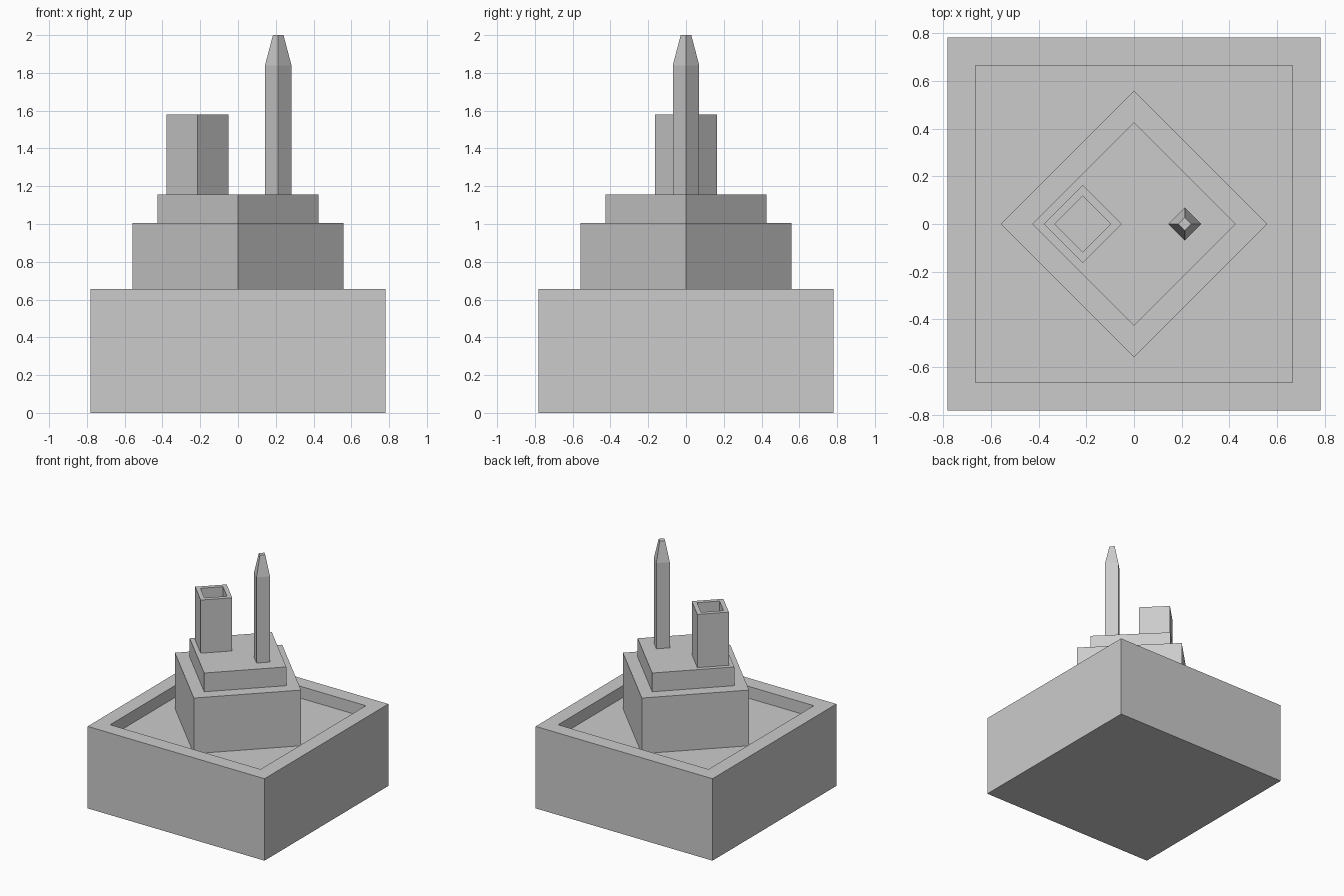
import bpy, bmesh, math

if "Cube" in bpy.data.objects:
    bpy.data.objects.remove(bpy.data.objects["Cube"])


def square_tower(name, rings, x=0.0, turn=0.0):
    """Loft square rings (corner radius, z) into a closed solid."""
    bm = bmesh.new()
    loops = []
    for r, z in rings:
        loops.append([bm.verts.new((x + r * math.cos(turn + i * math.pi / 2),
                                    r * math.sin(turn + i * math.pi / 2), z))
                      for i in range(4)])
    for a, b in zip(loops, loops[1:]):
        for i in range(4):
            j = (i + 1) % 4
            bm.faces.new((a[i], a[j], b[j], b[i]))
    bm.faces.new(loops[0][::-1])
    bm.faces.new(loops[-1])
    bmesh.ops.recalc_face_normals(bm, faces=bm.faces)
    mesh = bpy.data.meshes.new(name)
    bm.to_mesh(mesh)
    bm.free()
    obj = bpy.data.objects.new(name, mesh)
    bpy.context.collection.objects.link(obj)
    return obj


S = math.sqrt(2)
FLOOR = 0.56

# Square base with a parapet around a sunken roof
square_tower("base", [(0.782 * S, 0), (0.782 * S, 0.655),
                      (0.665 * S, 0.655), (0.665 * S, FLOOR)], turn=math.pi / 4)

# Two stacked blocks turned 45 degrees to the base
square_tower("lower_block", [(0.558, FLOOR), (0.558, 1.005)])
square_tower("upper_block", [(0.427, 1.005), (0.427, 1.155)])

# Hollow chimney
square_tower("chimney", [(0.164, 1.155), (0.164, 1.58),
                         (0.117, 1.58), (0.117, 1.28)], x=-0.215)

# Mast with a tapered tip
square_tower("mast", [(0.07, 1.155), (0.07, 1.84), (0.028, 2.0)], x=0.213)
